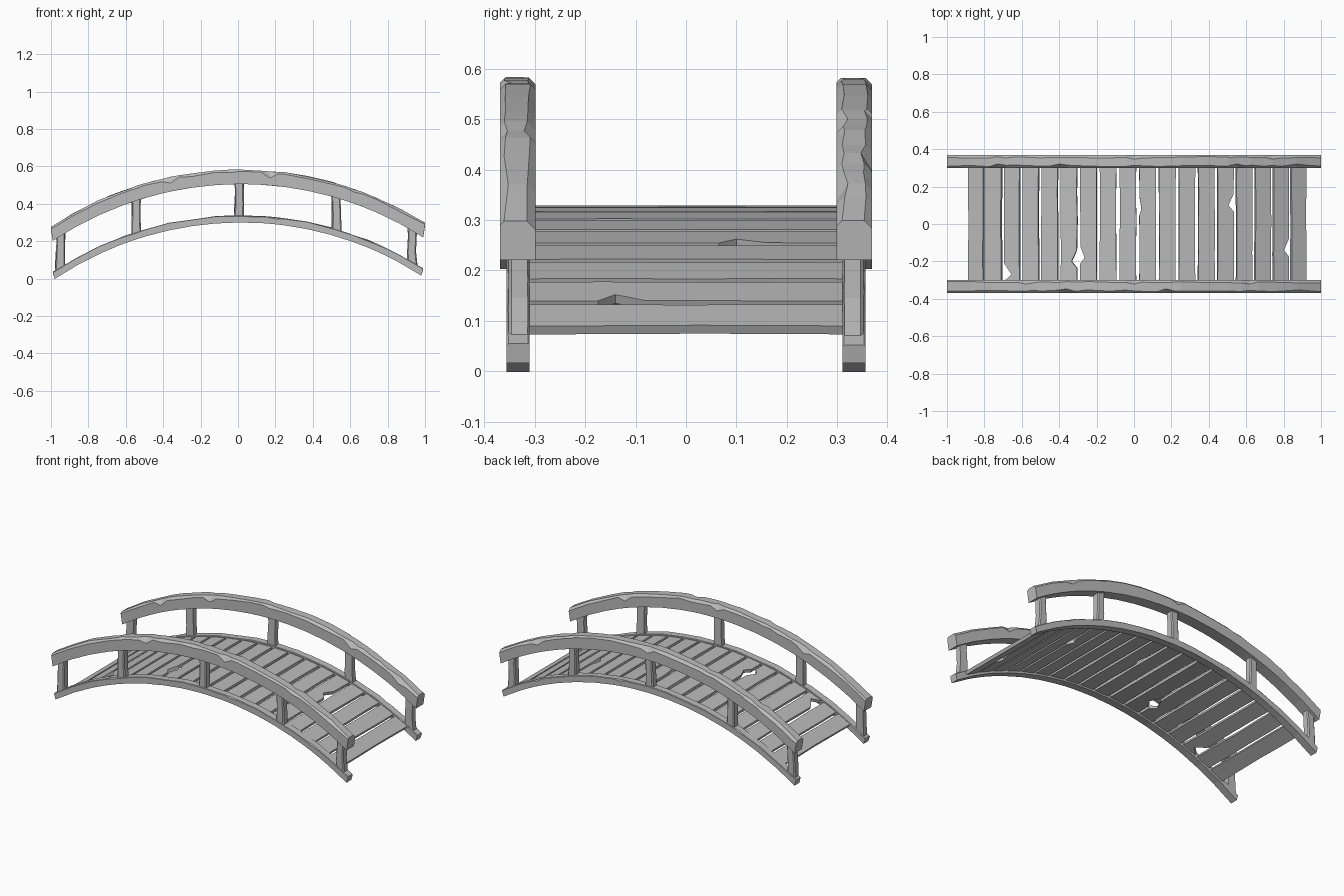
import bpy, bmesh, math, random
from mathutils import Vector

random.seed(4)
if "Cube" in bpy.data.objects:
    bpy.data.objects.remove(bpy.data.objects["Cube"])

wood = bpy.data.materials.new("grey_wood")
wood.use_nodes = True
GREY = (0.5, 0.5, 0.5, 1)
wood.diffuse_color = GREY
wood.node_tree.nodes["Principled BSDF"].inputs["Base Color"].default_value = GREY


def arch(x, crown, radius):
    """Height of the slightly tilted bridge curve at x."""
    return crown - radius + math.sqrt(radius**2 - x**2) + 0.009 * x


def deck(x):
    return arch(x, 0.3, 1.82)


def handrail_line(x):
    return arch(x, 0.505, 1.85)


def make(name, bm):
    bmesh.ops.recalc_face_normals(bm, faces=bm.faces)
    mesh = bpy.data.meshes.new(name)
    bm.to_mesh(mesh)
    bm.free()
    mesh.materials.append(wood)
    obj = bpy.data.objects.new(name, mesh)
    bpy.context.collection.objects.link(obj)
    return obj


def loft(name, rings):
    """Skin a row of matching closed rings and cap both ends."""
    bm = bmesh.new()
    rows = [[bm.verts.new(p) for p in ring] for ring in rings]
    n = len(rows[0])
    for a, b in zip(rows, rows[1:]):
        for i in range(n):
            j = (i + 1) % n
            bm.faces.new((a[i], a[j], b[j], b[i]))
    bm.faces.new(rows[0])
    bm.faces.new(rows[-1])
    return make(name, bm)


def beam(name, side, y_in, y_out, height, line, end, chamfer, chips_in, chips_out):
    """Curved beam with worn upper edges and a few deeper chips."""
    chips = chips_in + chips_out
    stations = {round(-end + 2 * end * i / 16, 3) for i in range(17)}
    stations = {s for s in stations if all(abs(s - c) > 0.05 for c in chips)}
    for c in chips:
        stations |= {c - 0.045, c, c + 0.045}
    rings = []
    for x in sorted(stations):
        z = line(x)
        top = z + height + random.uniform(-0.003, 0.003)
        ci = chamfer * random.uniform(0.6, 1.3)
        co = chamfer * random.uniform(0.6, 1.3)
        di, do = ci, co
        if x in chips_in:
            ci, di = chamfer * 1.7, chamfer * 2.6
        if x in chips_out:
            co, do = chamfer * 1.7, chamfer * 2.6
        lean = x * 0.01 / end
        rings.append([(x - lean, side * y_in, z), (x, side * y_in, top - di),
                      (x, side * (y_in + ci), top), (x, side * (y_out - co), top),
                      (x, side * y_out, top - do), (x - lean, side * y_out, z)])
    return loft(name, rings)


# Handrails, deck beams and posts on both sides
WEAR = {-1: ([-0.58, 0.0, 0.62], [-0.36, 0.17]),
        1: ([-0.73, -0.4, 0.55, 0.87], [0.0, 0.74])}
for side, label in ((-1, "front"), (1, "back")):
    inner, outer = WEAR[side]
    beam(label + "_handrail", side, 0.299, 0.369, 0.076, handrail_line,
         1.0, 0.013, inner, outer)
    beam(label + "_deck_beam", side, 0.31, 0.356, 0.037, deck,
         0.99, 0.003, [], [-0.6, 0.2, 0.75])
    for n, x in enumerate((-0.95, -0.545, 0.005, 0.525, 0.93)):
        low, high = deck(x) + 0.018, handrail_line(x) + 0.02
        rings = []
        for t, w in ((0, 0.027), (0.35, 0.024), (0.75, 0.023), (1, 0.026)):
            z = low + (high - low) * t
            shift = random.uniform(-0.003, 0.003)
            ring = []
            for sx, y, cut in ((-1, 0.314, 1), (1, 0.314, 1), (1, 0.346, 1),
                               (1, 0.352, 0.75), (-1, 0.352, 0.75), (-1, 0.346, 1)):
                ring.append((x + sx * w * cut + shift, side * y, z))
            rings.append(ring)
        loft(f"{label}_post_{n + 1}", rings)

# Chipped edges: plank index -> (edge side, place along y, depth)
CHIPS = {2: (-1, -0.27, 0.045), 5: (1, -0.2, 0.03), 6: (-1, -0.18, 0.025),
         9: (-1, 0.08, 0.012), 13: (1, 0.1, 0.03), 16: (1, -0.14, 0.03)}


def plank(index, x):
    """Flat board lying along the arch, with slightly uneven long edges."""
    slope = (deck(x + 0.01) - deck(x - 0.01)) / 0.02
    along = Vector((1, 0, slope)).normalized()
    up = Vector((-along.z, 0, along.x))
    base = Vector((x, 0, deck(x))) + up * 0.009
    outline = []
    for edge in (-1, 1):
        side = [(edge * 0.045, edge * -0.312)]
        places = [-0.16, 0.02, 0.17]
        chip = CHIPS.get(index)
        if chip and chip[0] == edge:
            places = [p for p in places if abs(p - chip[1]) > 0.08]
            places += [chip[1] - 0.035, chip[1], chip[1] + 0.06]
        for y in sorted(places, reverse=edge > 0) if edge < 0 else sorted(places):
            bite = random.uniform(-0.001, 0.003)
            if chip and chip[0] == edge and y == chip[1]:
                bite = chip[2]
            side.append((edge * (0.045 - bite), y))
        side.append((edge * 0.045, edge * 0.312))
        if edge < 0:
            side = [side[0]] + sorted(side[1:-1], key=lambda p: -p[1]) + [side[-1]]
        outline += side
    bm = bmesh.new()
    face = bm.faces.new([bm.verts.new(base + along * u + Vector((0, y, 0)))
                         for u, y in outline])
    solid = bmesh.ops.extrude_face_region(bm, geom=[face])
    moved = [v for v in solid["geom"] if isinstance(v, bmesh.types.BMVert)]
    bmesh.ops.translate(bm, verts=moved, vec=up * 0.019)
    make(f"plank_{index + 1:02d}", bm)


# Eighteen deck boards, evenly spaced along the curve
first, last = -0.835, 0.87
radius = 1.82
a0, a1 = math.asin(first / radius), math.asin(last / radius)
for i in range(18):
    plank(i, radius * math.sin(a0 + (a1 - a0) * i / 17))
